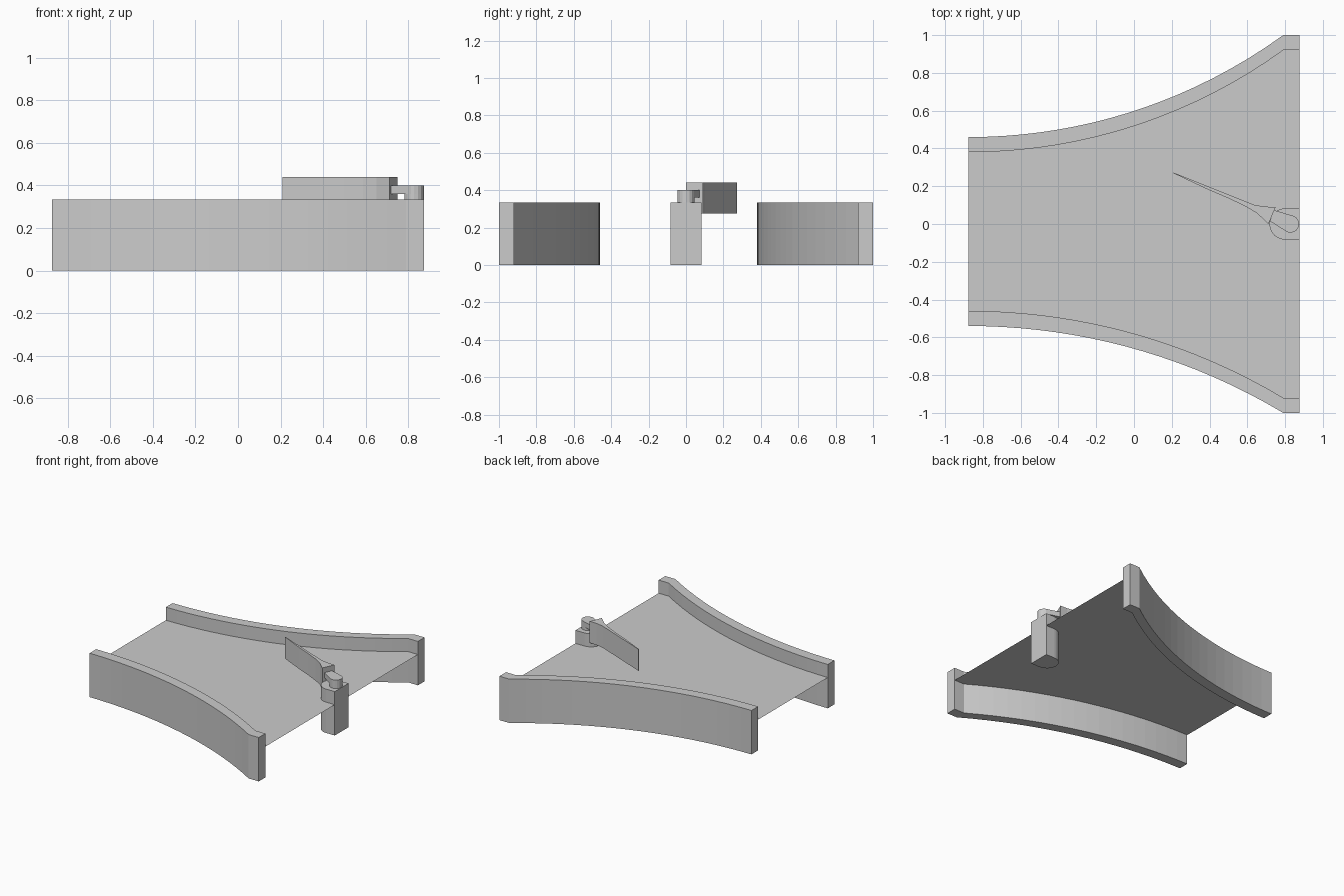
import bpy, bmesh, math

if "Cube" in bpy.data.objects:
    bpy.data.objects.remove(bpy.data.objects["Cube"])

X0, X1, XB = -0.875, 0.875, 0.79   # wall start, wall end, where the curve stops
WALL, THICK, FLOOR_Z = 0.335, 0.08, 0.235


def new_object(name, bm):
    mesh = bpy.data.meshes.new(name)
    bm.normal_update()
    bm.to_mesh(mesh)
    bm.free()
    obj = bpy.data.objects.new(name, mesh)
    bpy.context.collection.objects.link(obj)
    return obj


def extrude_outline(name, pts, z0, z1):
    """Vertical prism from a plan outline."""
    bm = bmesh.new()
    face = bm.faces.new([bm.verts.new((x, y, z0)) for x, y in pts])
    if z1 > z0:
        ext = bmesh.ops.extrude_face_region(bm, geom=[face])
        top = [v for v in ext["geom"] if isinstance(v, bmesh.types.BMVert)]
        bmesh.ops.translate(bm, verts=top, vec=(0, 0, z1 - z0))
    bmesh.ops.recalc_face_normals(bm, faces=bm.faces)
    return new_object(name, bm)


def arc(cx, cy, r, a0, a1, n):
    return [(cx + r * math.cos(math.radians(a0 + (a1 - a0) * i / n)),
             cy + r * math.sin(math.radians(a0 + (a1 - a0) * i / n)))
            for i in range(n + 1)]


def wall_curve(side, y_start, n=18):
    """Outer wall line: a circular arc flaring to y = 1, then a short straight."""
    w, h = XB - X0, 1.0 - y_start
    r = (w * w + h * h) / (2 * h)
    pts = []
    for i in range(n + 1):
        d = w * i / n
        pts.append((X0 + d, side * (y_start + r - math.sqrt(r * r - d * d))))
    return pts + [(X1, side)]


# Flared side walls
lines = {}
for name, side, y_start in (("back_wall", 1, 0.46), ("front_wall", -1, 0.54)):
    outer = wall_curve(side, y_start)
    inner = [(x, y - side * THICK) for x, y in outer]
    lines[side] = [(x, y - side * THICK / 2) for x, y in outer]
    extrude_outline(name, outer + inner[::-1], 0, WALL)

# Thin floor sheet between the walls
extrude_outline("floor", lines[-1] + lines[1][::-1], FLOOR_Z, FLOOR_Z)

# Round-nosed post
extrude_outline("post", [(X1, -0.083), *arc(0.80, 0, 0.083, 270, 90, 12), (X1, 0.083)], 0, WALL)

# Pivot pin and the arm that joins it to the gate
extrude_outline("pivot_pin", arc(0.828, 0, 0.046, 0, 337.5, 15), WALL, 0.40)
extrude_outline("pivot_arm", [(0.72, 0.015), *arc(0.828, 0, 0.046, -110, 65, 8), (0.74, 0.074)],
                0.36, 0.40)

# Tapered diverter gate
gate = [(0.21, 0.272), (0.21, 0.268), (0.386, 0.185), (0.50, 0.136), (0.587, 0.095),
        (0.65, 0.058), (0.712, 0.0), (0.75, 0.09), (0.69, 0.092), (0.635, 0.102), (0.42, 0.188)]
extrude_outline("diverter_gate", gate, 0.275, 0.44)
